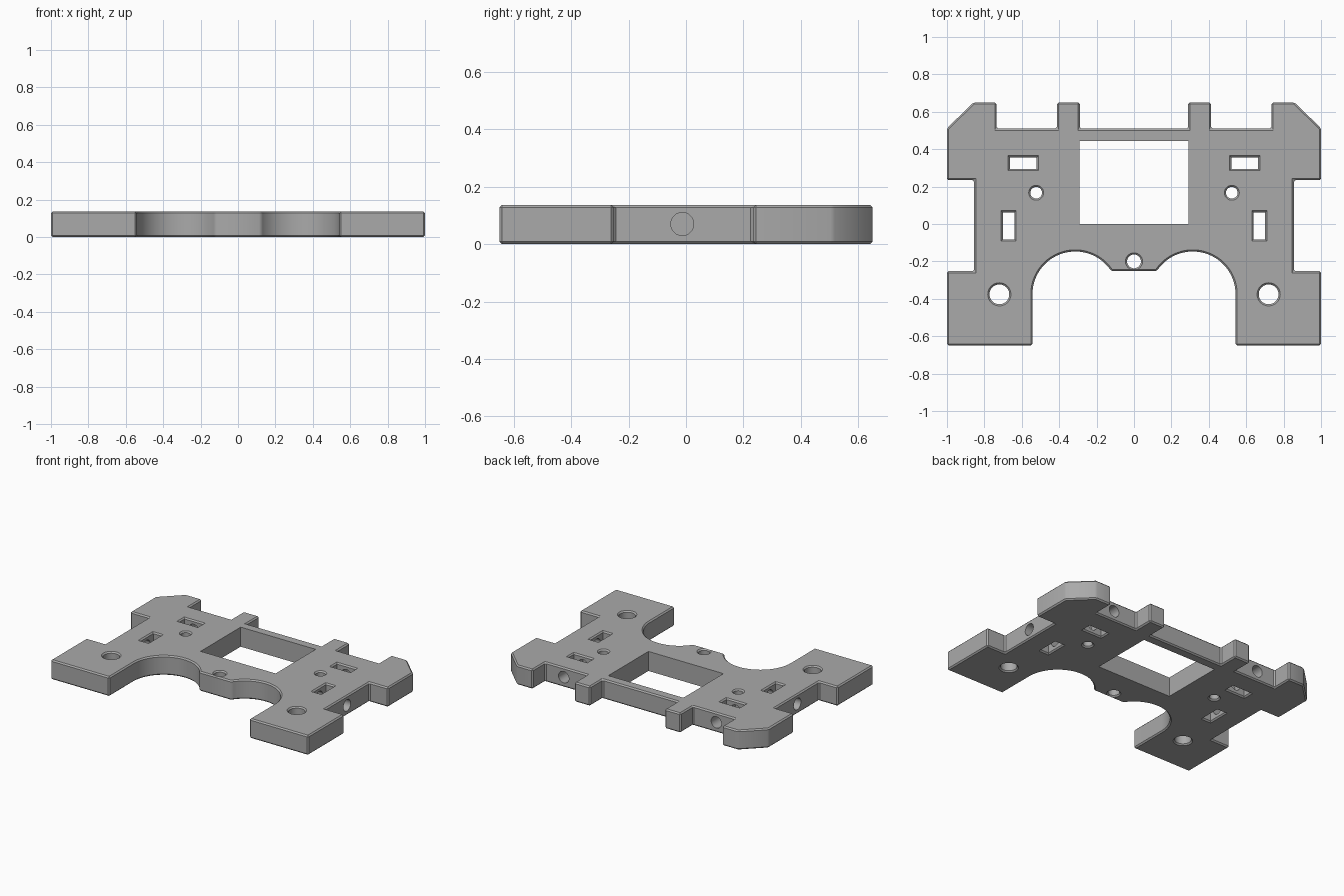
import bpy, bmesh, math
from mathutils import Matrix

if "Cube" in bpy.data.objects:
    bpy.data.objects.remove(bpy.data.objects["Cube"], do_unlink=True)

H = 0.137      # plate thickness
C = 0.009      # chamfer size

grey = bpy.data.materials.new("plain grey")
grey.use_nodes = True
grey.diffuse_color = (0.4, 0.4, 0.4, 1)
grey.node_tree.nodes["Principled BSDF"].inputs["Base Color"].default_value = (0.4, 0.4, 0.4, 1)


def loft(name, rings):
    """Solid skinned through matching rings of points, bottom to top."""
    bm = bmesh.new()
    loops = [[bm.verts.new(p) for p in ring] for ring in rings]
    n = len(loops[0])
    for a, b in zip(loops, loops[1:]):
        for i in range(n):
            j = (i + 1) % n
            bm.faces.new((a[i], a[j], b[j], b[i]))
    bm.faces.new(loops[0][::-1])
    bm.faces.new(loops[-1])
    bmesh.ops.recalc_face_normals(bm, faces=bm.faces)
    mesh = bpy.data.meshes.new(name)
    bm.to_mesh(mesh)
    bm.free()
    ob = bpy.data.objects.new(name, mesh)
    mesh.materials.append(grey)
    bpy.context.collection.objects.link(ob)
    return ob


def circle(x, y, r, n=40):
    return [(x + r * math.cos(2 * math.pi * i / n), y + r * math.sin(2 * math.pi * i / n))
            for i in range(n)]


def rect(x, y, w, d):
    return [(x - w, y - d), (x + w, y - d), (x + w, y + d), (x - w, y + d)]


def flared(name, shape, x, y, *size):
    """Cutter that widens at both plate faces to leave a chamfered rim."""
    steps = [(-C, 2 * C), (C, 0), (H - C, 0), (H + C, 2 * C)]
    return loft(name, [[(px, py, z) for px, py in shape(x, y, *[s + grow for s in size])]
                       for z, grow in steps])


def bore(name, x, y, length, along_x):
    """Horizontal round cutter centred at (x, y)."""
    ob = loft(name, [[(px, py, z) for px, py in circle(0, 0, 0.04)]
                     for z in (-length / 2, length / 2)])
    turn = Matrix.Rotation(math.pi / 2, 4, 'Y' if along_x else 'X')
    ob.data.transform(Matrix.Translation((x, y, 0.07)) @ turn)
    return ob


# Plate outline: right half, then mirrored
half = [(0.122, -0.252)]
start = math.atan2(0.124, -0.192)
for i in range(1, 33):
    a = start * (1 - i / 32)
    half.append((0.314 + 0.229 * math.cos(a), -0.376 + 0.229 * math.sin(a)))
half += [(0.543, -0.65), (1, -0.65), (1, -0.252), (0.855, -0.252), (0.855, 0.234),
         (1, 0.234), (1, 0.512), (0.858, 0.65), (0.735, 0.65), (0.735, 0.51),
         (0.412, 0.51), (0.412, 0.65), (0.29, 0.65), (0.29, 0.51)]
outline = half + [(-x, y) for x, y in reversed(half)]
plate = loft("mounting_plate", [[(x, y, z) for x, y in outline] for z in (0, H)])

# Chamfered outer edges
bevel = plate.modifiers.new("edge chamfer", 'BEVEL')
bevel.width = C
bevel.segments = 1
bevel.limit_method = 'ANGLE'
bevel.angle_limit = math.radians(30)

# Window, centre hole and mirrored holes, nut slots and screw bores
window = [(px, py) for px, py in rect(0, 0.223, 0.291, 0.222)]
cutters = [loft("window_cutter", [[(x, y, z) for x, y in window] for z in (-0.1, H + 0.1)]),
           flared("centre_hole_cutter", circle, 0, -0.2, 0.037)]
for s in (-1, 1):
    cutters += [
        flared("corner_hole_cutter", circle, s * 0.72, -0.376, 0.053),
        flared("small_hole_cutter", circle, s * 0.523, 0.167, 0.031),
        flared("side_slot_cutter", rect, s * 0.67, -0.01, 0.031, 0.072),
        flared("back_slot_cutter", rect, s * 0.592, 0.325, 0.072, 0.031),
        bore("side_bore_cutter", s * 0.74, -0.013, 0.32, True),
        bore("back_bore_cutter", s * 0.592, 0.40, 0.32, False),
    ]

for cutter in cutters:
    cutter.hide_render = True
    cut = plate.modifiers.new(cutter.name, 'BOOLEAN')
    cut.operation = 'DIFFERENCE'
    cut.solver = 'EXACT'
    cut.object = cutter

# Apply the cuts and discard the cutters
for ob in bpy.context.selected_objects:
    ob.select_set(False)
bpy.context.view_layer.objects.active = plate
plate.select_set(True)
for mod in list(plate.modifiers):
    bpy.ops.object.modifier_apply(modifier=mod.name)
for cutter in cutters:
    bpy.data.objects.remove(cutter, do_unlink=True)
bpy.ops.object.shade_smooth_by_angle(angle=math.radians(30))
